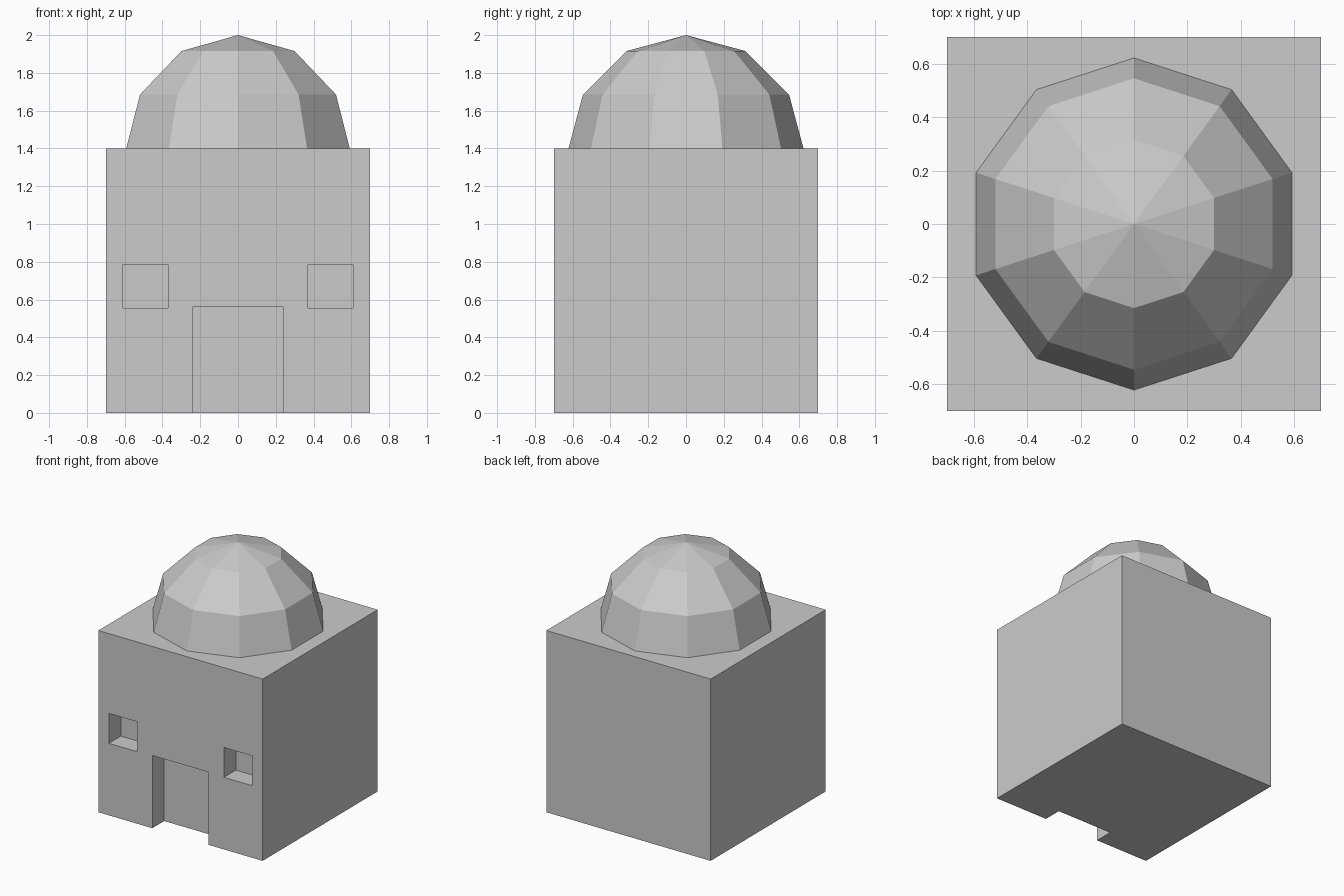
import bpy, bmesh
from math import sin, cos, pi, radians

if "Cube" in bpy.data.objects:
    bpy.data.objects.remove(bpy.data.objects["Cube"])


def box(name, x0, x1, y0, y1, z0, z1):
    bpy.ops.mesh.primitive_cube_add(
        size=1, location=((x0 + x1) / 2, (y0 + y1) / 2, (z0 + z1) / 2))
    ob = bpy.context.object
    ob.name = name
    ob.scale = (x1 - x0, y1 - y0, z1 - z0)
    bpy.ops.object.transform_apply(location=True, rotation=False, scale=True)
    return ob


# House block
walls = box("walls", -0.7, 0.7, -0.7, 0.7, 0, 1.4)

# Door and window recesses in the front wall
FRONT, BACK = -0.8, -0.555
cutters = [box("door_cutter", -0.24, 0.24, FRONT, BACK, -0.1, 0.56)]
for side, x in (("left", -0.49), ("right", 0.49)):
    cutters.append(box(side + "_window_cutter", x - 0.12, x + 0.12,
                       FRONT, BACK, 0.555, 0.785))
bpy.context.view_layer.objects.active = walls
for c in cutters:
    c.hide_render = True
    mod = walls.modifiers.new(c.name, 'BOOLEAN')
    mod.operation = 'DIFFERENCE'
    mod.solver = 'EXACT'
    mod.object = c
    bpy.ops.object.modifier_apply(modifier=mod.name)
for c in cutters:
    bpy.data.objects.remove(c)

# Ten-sided faceted dome, its equator sunk slightly into the roof
SIDES, R, BASE = 10, 0.63, 1.37
bm = bmesh.new()
rings = []
for lat in (0, 30, 60):
    r, z = R * cos(radians(lat)), BASE + R * sin(radians(lat))
    rings.append([bm.verts.new((r * cos(pi / 2 + 2 * pi * i / SIDES),
                                r * sin(pi / 2 + 2 * pi * i / SIDES), z))
                  for i in range(SIDES)])
apex = bm.verts.new((0, 0, BASE + R))
for i in range(SIDES):
    j = (i + 1) % SIDES
    for lo, hi in zip(rings, rings[1:]):
        bm.faces.new((lo[i], lo[j], hi[j], hi[i]))
    bm.faces.new((rings[-1][i], rings[-1][j], apex))
bm.faces.new(rings[0][::-1])
mesh = bpy.data.meshes.new("dome")
bm.to_mesh(mesh)
bm.free()
bpy.context.collection.objects.link(bpy.data.objects.new("dome", mesh))
